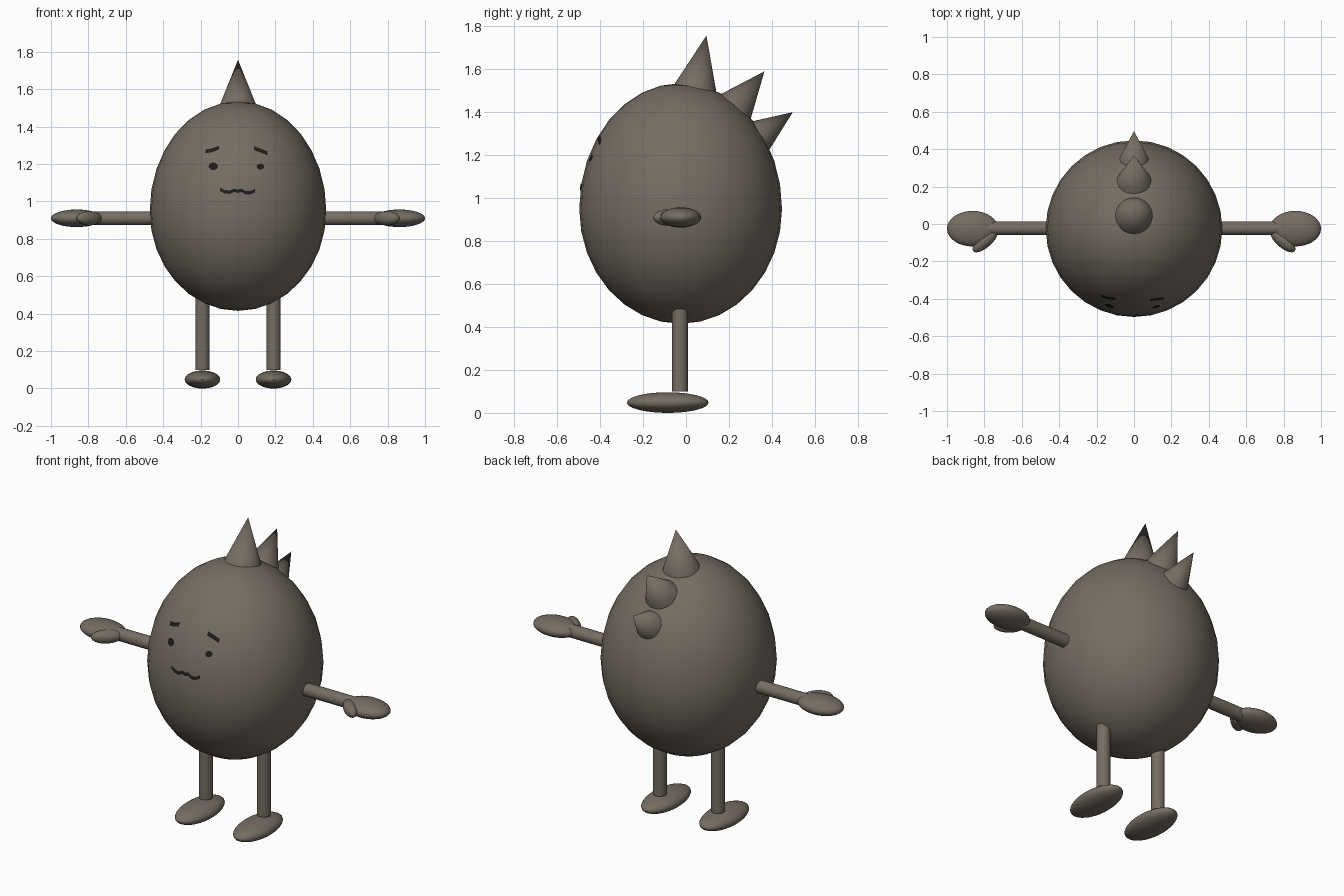
import bpy, bmesh, math
from mathutils import Vector

if "Cube" in bpy.data.objects:
    bpy.data.objects.remove(bpy.data.objects["Cube"])


def material(name, color):
    m = bpy.data.materials.new(name)
    m.diffuse_color = (*color, 1)
    m.use_nodes = True
    m.node_tree.nodes["Principled BSDF"].inputs["Base Color"].default_value = m.diffuse_color
    return m


SKIN = material("brown_grey", (0.18, 0.153, 0.124))
INK = material("black", (0.012, 0.012, 0.012))

CENTRE = Vector((0, -0.025, 0.95))
RADIUS, UPPER, LOWER = 0.472, 0.585, 0.535


def finish(ob, name, mat=SKIN):
    ob.name = name
    ob.data.materials.append(mat)
    bpy.ops.object.shade_smooth_by_angle(angle=math.radians(40))
    return ob


def ellipsoid(name, loc, radii, turn=0, segments=32, rings=16):
    bpy.ops.mesh.primitive_uv_sphere_add(segments=segments, ring_count=rings, radius=1,
                                         location=loc, rotation=(0, 0, turn))
    ob = bpy.context.object
    for v in ob.data.vertices:
        v.co = Vector(a * b for a, b in zip(v.co, radii))
    return finish(ob, name)


def cone(name, start, end, r1, r2):
    start, end = Vector(start), Vector(end)
    axis = end - start
    bpy.ops.mesh.primitive_cone_add(vertices=32, radius1=r1, radius2=r2, depth=axis.length,
                                    location=(start + end) / 2)
    ob = bpy.context.object
    ob.rotation_euler = axis.to_track_quat('Z', 'Y').to_euler()
    return finish(ob, name)


# Egg-shaped body, taller above its widest ring
body = ellipsoid("body", CENTRE, (RADIUS, RADIUS, 1))
for v in body.data.vertices:
    v.co.z *= UPPER if v.co.z > 0 else LOWER

# Limbs, mirrored left and right
for side, s in (("left", 1), ("right", -1)):
    cone(side + "_arm", (s * 0.44, -0.023, 0.91), (s * 0.8, -0.023, 0.91), 0.037, 0.037)
    ellipsoid(side + "_hand", (s * 0.863, -0.025, 0.91), (0.137, 0.095, 0.047))
    ellipsoid(side + "_thumb", (s * 0.795, -0.088, 0.91), (0.086, 0.036, 0.038),
              turn=-s * math.radians(42))
    cone(side + "_leg", (s * 0.19, -0.028, 0.1), (s * 0.19, -0.028, 0.52), 0.037, 0.037)
    ellipsoid(side + "_foot", (s * 0.19, -0.085, 0.048), (0.095, 0.19, 0.048))

# Row of spikes running down the back of the head: base (y, z), tip (y, z), radius
for i, (base, tip, r) in enumerate([((0.043, 1.505), (0.095, 1.757), 0.102),
                                    ((0.226, 1.42), (0.365, 1.59), 0.094),
                                    ((0.335, 1.285), (0.497, 1.40), 0.083)]):
    cone(f"spike_{i + 1}", (0, *base), (0, *tip), r, 0)


def on_face(x, z):
    """Point just in front of the body surface."""
    h = UPPER if z > CENTRE.z else LOWER
    r2 = RADIUS ** 2 * (1 - ((z - CENTRE.z) / h) ** 2)
    return Vector((x, CENTRE.y - math.sqrt(r2 - x * x) - 0.003, z))


def plate(name, bm):
    me = bpy.data.meshes.new(name)
    bm.to_mesh(me)
    bm.free()
    ob = bpy.data.objects.new(name, me)
    bpy.context.collection.objects.link(ob)
    me.materials.append(INK)


def stroke(name, points, width):
    bm = bmesh.new()
    fine = []
    for (x0, z0), (x1, z1) in zip(points, points[1:]):
        fine += [(x0 + (x1 - x0) * t / 4, z0 + (z1 - z0) * t / 4) for t in range(4)]
    fine.append(points[-1])
    rows = [[bm.verts.new(on_face(x, z + d * width / 2)) for x, z in fine] for d in (-1, 1)]
    for i in range(len(fine) - 1):
        bm.faces.new((rows[0][i], rows[0][i + 1], rows[1][i + 1], rows[1][i]))
    plate(name, bm)


def dot(name, x, z, rx, rz):
    bm = bmesh.new()
    hub = bm.verts.new(on_face(x, z))
    rim = [bm.verts.new(on_face(x + rx * math.cos(a), z + rz * math.sin(a)))
           for a in (i * math.tau / 16 for i in range(16))]
    for i in range(16):
        bm.faces.new((hub, rim[i], rim[(i + 1) % 16]))
    plate(name, bm)


# Painted face
stroke("right_brow", [(-0.175, 1.268), (-0.145, 1.272), (-0.102, 1.287)], 0.02)
stroke("left_brow", [(0.085, 1.285), (0.12, 1.273), (0.157, 1.257)], 0.02)
dot("right_eye", -0.132, 1.188, 0.025, 0.02)
dot("left_eye", 0.12, 1.186, 0.02, 0.016)
stroke("mouth", [(-0.097, 1.066), (-0.075, 1.053), (-0.045, 1.049), (-0.02, 1.06), (0.0, 1.054),
                 (0.02, 1.06), (0.04, 1.046), (0.065, 1.046), (0.09, 1.058)], 0.018)
